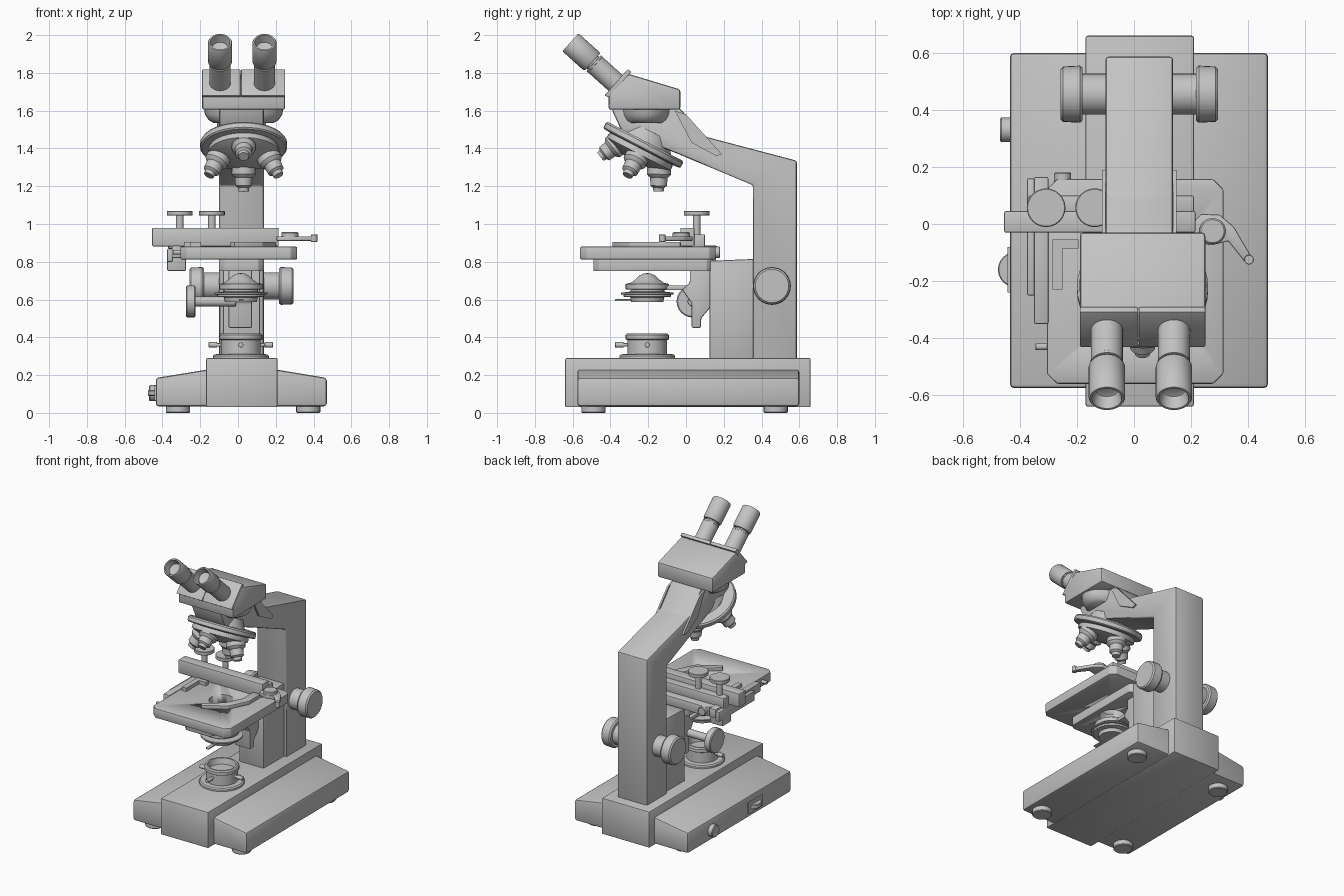
import bpy, bmesh, math
from mathutils import Vector, Matrix

cube = bpy.data.objects.get("Cube")
if cube:
    bpy.data.objects.remove(cube)

grey = bpy.data.materials.new("plain_grey")
grey.use_nodes = True
GREY = (0.55, 0.55, 0.55, 1)
grey.diffuse_color = GREY
for node in grey.node_tree.nodes:
    if node.type == 'BSDF_PRINCIPLED':
        node.inputs["Base Color"].default_value = GREY
        node.inputs["Roughness"].default_value = 0.6

CX = 0.02            # shared centre line of the stand
ARM = (-0.1, 0.137)  # width of the arm in x
AXIS_Y = -0.205      # optical axis of lamp and condenser


def finish(name, bm, bevel=0.0):
    """Bevel sharp edges, smooth the rest and link the object."""
    bmesh.ops.recalc_face_normals(bm, faces=bm.faces)
    if bevel:
        sharp = [e for e in bm.edges if len(e.link_faces) == 2 and e.calc_face_angle() > 0.3]
        bmesh.ops.bevel(bm, geom=sharp, offset=bevel, segments=2, profile=0.5,
                        affect='EDGES', clamp_overlap=True)
    mesh = bpy.data.meshes.new(name)
    bm.to_mesh(mesh)
    bm.free()
    mesh.polygons.foreach_set("use_smooth", [True] * len(mesh.polygons))
    mesh.set_sharp_from_angle(angle=math.radians(35))
    mesh.materials.append(grey)
    obj = bpy.data.objects.new(name, mesh)
    bpy.context.collection.objects.link(obj)
    return obj


def prism(name, axis, pts, lo, hi, bevel=0.0):
    """Extrude a flat outline along one axis."""
    place = {'x': lambda a, b, t: (t, a, b),
             'y': lambda a, b, t: (a, t, b),
             'z': lambda a, b, t: (a, b, t)}[axis]
    bm = bmesh.new()
    low = [bm.verts.new(place(a, b, lo)) for a, b in pts]
    top = [bm.verts.new(place(a, b, hi)) for a, b in pts]
    bm.faces.new(low)
    bm.faces.new(top)
    for i in range(len(pts)):
        j = (i + 1) % len(pts)
        bm.faces.new((low[i], low[j], top[j], top[i]))
    return finish(name, bm, bevel)


def box(name, x, y, z, bevel=0.006):
    return prism(name, 'z', [(x[0], y[0]), (x[1], y[0]), (x[1], y[1]), (x[0], y[1])], *z, bevel)


def lathe(name, profile, loc, direction=(0, 0, 1), scale=(1, 1, 1), seg=32):
    """Revolve (radius, height) points around a direction."""
    bm = bmesh.new()
    verts = [bm.verts.new((r, 0, h)) for r, h in profile]
    edges = [bm.edges.new(p) for p in zip(verts, verts[1:])]
    bmesh.ops.spin(bm, geom=verts + edges, cent=(0, 0, 0), axis=(0, 0, 1),
                   angle=math.tau, steps=seg)
    bmesh.ops.remove_doubles(bm, verts=bm.verts, dist=0.0001)
    turn = Vector((0, 0, 1)).rotation_difference(Vector(direction)).to_matrix().to_4x4()
    bm.transform(Matrix.Translation(loc) @ turn @ Matrix.Diagonal((*scale, 1)))
    return finish(name, bm)


def rod(name, r, length, loc, direction=(0, 0, 1), seg=24):
    """Cylinder with a small edge chamfer."""
    c = min(r, length) * 0.12
    return lathe(name, [(0, 0), (r - c, 0), (r, c), (r, length - c), (r - c, length), (0, length)],
                 loc, direction, seg=seg)


def chamfered(x, y, c):
    return [(x[0] + c, y[0]), (x[1] - c, y[0]), (x[1], y[0] + c), (x[1], y[1] - c),
            (x[1] - c, y[1]), (x[0] + c, y[1]), (x[0], y[1] - c), (x[0], y[0] + c)]


# Base: sloping wings, raised centre block and feet
prism("base_wings", 'y', [(-.435, .035), (-.435, .185), (-.17, .228), (.21, .228),
                          (.47, .185), (.47, .035)], -.575, .6, .015)
box("base_centre", (-.17, .21), (-.64, .66), (.03, .29), .008)
for x in (-.318, .372):
    for y in (-.49, .475):
        rod("foot", .064, .04, (x, y, 0))
rod("base_dial", .043, .04, (-.47, .33, .105), (1, 0, 0))
rod("base_thumbwheel", .062, .03, (-.415, -.16, .09))
box("base_switch_plate", (-.443, -.43), (-.24, -.08), (.065, .145), 0)

# Arm: column, sloping limb and neck
prism("arm", 'x', [(.355, .28), (.355, 1.205), (-.04, 1.37), (-.34, 1.49), (-.395, 1.61),
                   (-.03, 1.61), (.1, 1.463), (.587, 1.335), (.587, .28)], *ARM, .012)
prism("column_slide", 'x', [(.125, .28), (.125, .805), (.36, .815), (.36, .28)],
      -.08, .117, .008)
for x in (ARM[0] - .012, ARM[1]):
    prism("neck_strip", 'x', [(-.06, 1.6), (.0, 1.58), (.19, 1.37), (.16, 1.36), (.03, 1.43)],
          x, x + .012)

# Head: bowl, body and inclined eyepieces
lathe("head_bowl", [(0, -.065), (.16, -.065), (.185, -.05), (.205, -.02), (.21, .015), (0, .015)],
      (.03, -.21, 1.6), scale=(1, .68, 1))
prism("head_body", 'x', [(-.41, 1.605), (-.41, 1.7), (-.305, 1.795), (-.03, 1.712),
                         (-.03, 1.605)], -.19, .25, .012)
for x in ((-.19, .013), (.017, .25)):
    prism("head_front_plate", 'x', [(-.432, 1.68), (-.308, 1.82), (-.29, 1.805),
                                    (-.405, 1.67)], *x, .004)
tilt = Vector((0, -.743, .669))
for x in (-.095, .14):
    start = Vector((x, -.365, 1.74))
    lathe("eyepiece_tube", [(0, -.03), (.056, -.03), (.056, .155), (.045, .16),
                            (.045, .18), (0, .18)], start, tilt)
    lathe("eyepiece", [(0, .175), (.058, .175), (.064, .185), (.064, .325), (.06, .332),
                       (.052, .332), (.042, .285), (.03, .28), (0, .285)], start, tilt)
    lathe("eyepiece_ring", [(0, .15), (.052, .15), (.057, .155), (.057, .166), (0, .17)],
          start, tilt)

# Tilted nosepiece with four objectives
down = Vector((0, -.46, -.888))
across = Vector((0, .888, -.46))
hub = Vector((.03, -.225, 1.42))
lathe("nosepiece", [(0, -.08), (.12, -.08), (.15, -.02), (.222, -.02), (.23, -.01), (.23, .015),
                    (.222, .022), (.185, .025), (.19, .035), (.19, .055), (.175, .062),
                    (.09, .095), (0, .1)], hub, down, seg=40)
for k in range(4):
    a = k * math.tau / 4
    out = across * math.cos(a) + Vector((1, 0, 0)) * math.sin(a)
    aim = (down * .9 + out * .44).normalized()
    size = .18 if k == 2 else .205
    lathe("objective", [(0, 0), (.062, 0), (.064, size * .55), (.056, size * .6),
                        (.046, size * .64), (.044, size * .85), (.03, size * .9),
                        (.027, size), (0, size)], hub + out * .095, aim, seg=24)

# Stage: plate with a light opening, and its support
stage = prism("stage", 'z', chamfered((-.305, .313), (-.56, .157), .035), .812, .88, .006)
support = prism("stage_support", 'z', chamfered(ARM, (-.49, .14), .03), .75, .815, .004)
cutter = rod("opening_cutter", .085, .4, (.015, AXIS_Y, .65))
cutter.hide_render = True
cutter.hide_viewport = True
for part in (stage, support):
    cut = part.modifiers.new("light_opening", 'BOOLEAN')
    cut.operation = 'DIFFERENCE'
    cut.object = cutter

# Specimen carriage on the stage
box("carriage_bar", (-.455, .215), (-.03, .045), (.882, .98))
box("carriage_rear_bar", (-.37, .21), (.03, .1), (.87, .945))
for x in (-.308, -.138):
    rod("carriage_knob_stem", .02, .12, (x, .057, .93))
    rod("carriage_knob", .068, .026, (x, .057, 1.044))
box("side_rail_outer", (-.375, -.345), (-.25, .16), (.8, .87))
box("side_rail_inner", (-.35, -.3), (-.35, .165), (.82, .885))
box("side_rail_block", (-.375, -.275), (.02, .12), (.752, .87))
rod("side_rail_pinion", .03, .1, (-.25, .18, .85), (0, -1, 0))
rod("side_rail_stop", .012, .045, (-.345, -.43, .85), (1, 0, 0))
prism("left_slide_clip", 'z', [(-.285, -.23), (-.25, -.23), (-.25, -.085), (-.195, -.085),
                               (-.195, -.055), (-.285, -.055)], .878, .905)
prism("slide_holder", 'z', [(.2, -.03), (.2, -.16), (.13, -.3), (-.02, -.39), (-.04, -.36),
                            (.08, -.27), (.14, -.15), (.14, -.03)], .878, .905, .003)
prism("finger_lever", 'z', [(.2, .0), (.235, .035), (.3, .033), (.35, -.01), (.418, -.125),
                            (.39, -.135), (.33, -.06), (.27, -.075), (.21, -.06)],
      .91, .935, .005)
rod("finger_lever_pivot", .046, .045, (.275, -.025, .912))
rod("finger_lever_tip", .017, .04, (.403, -.125, .905))

# Focus knobs on both sides of the column
for side, face in ((-1, ARM[0]), (1, ARM[1])):
    lathe("focus_knob", [(0, -.01), (.072, -.01), (.072, .08), (.092, .08), (.1, .09),
                         (.097, .148), (.088, .157), (0, .157)],
          (face, .455, .672), (side, 0, 0))

# Condenser rack and its knob
prism("condenser_rack", 'x', [(.03, .45), (.03, .58), (-.02, .65), (.02, .69), (.02, .78),
                              (.13, .78), (.13, .56), (.08, .5), (.08, .45)],
      -.05, .075, .008)
rod("condenser_knob_shaft", .027, .22, (-.23, .035, .59), (1, 0, 0))
rod("condenser_knob", .085, .05, (-.275, .035, .59), (1, 0, 0))
box("condenser_arm", (-.03, .06), (-.15, .04), (.65, .675))

# Condenser stack under the stage
lathe("condenser", [(0, .588), (.085, .588), (.09, .612), (.125, .615), (.125, .638), (.09, .642),
                    (.09, .652), (.115, .655), (.115, .682), (.085, .69), (.065, .705),
                    (.045, .725), (.02, .738), (0, .74)], (.015, AXIS_Y, 0))
rod("condenser_iris_ring", .14, .01, (.015, AXIS_Y, .628))
box("condenser_lever", (.005, .03), (-.375, -.2), (.592, .602), .002)

# Lamp housing on the base
lathe("lamp_housing", [(0, .28), (.148, .28), (.148, .302), (.14, .31), (.105, .312), (.105, .385),
                       (.114, .39), (.114, .412), (.106, .42), (.094, .42), (.084, .38),
                       (0, .38)], (.015, AXIS_Y, 0))
for aim in ((-1, 0, 0), (1, 0, 0), (0, -1, 0)):
    start = Vector((.015, AXIS_Y, .36))
    rod("lamp_screw", .009, .16, start, aim, 12)
    rod("lamp_screw_head", .014, .045, start + Vector(aim) * .125, aim, 12)
